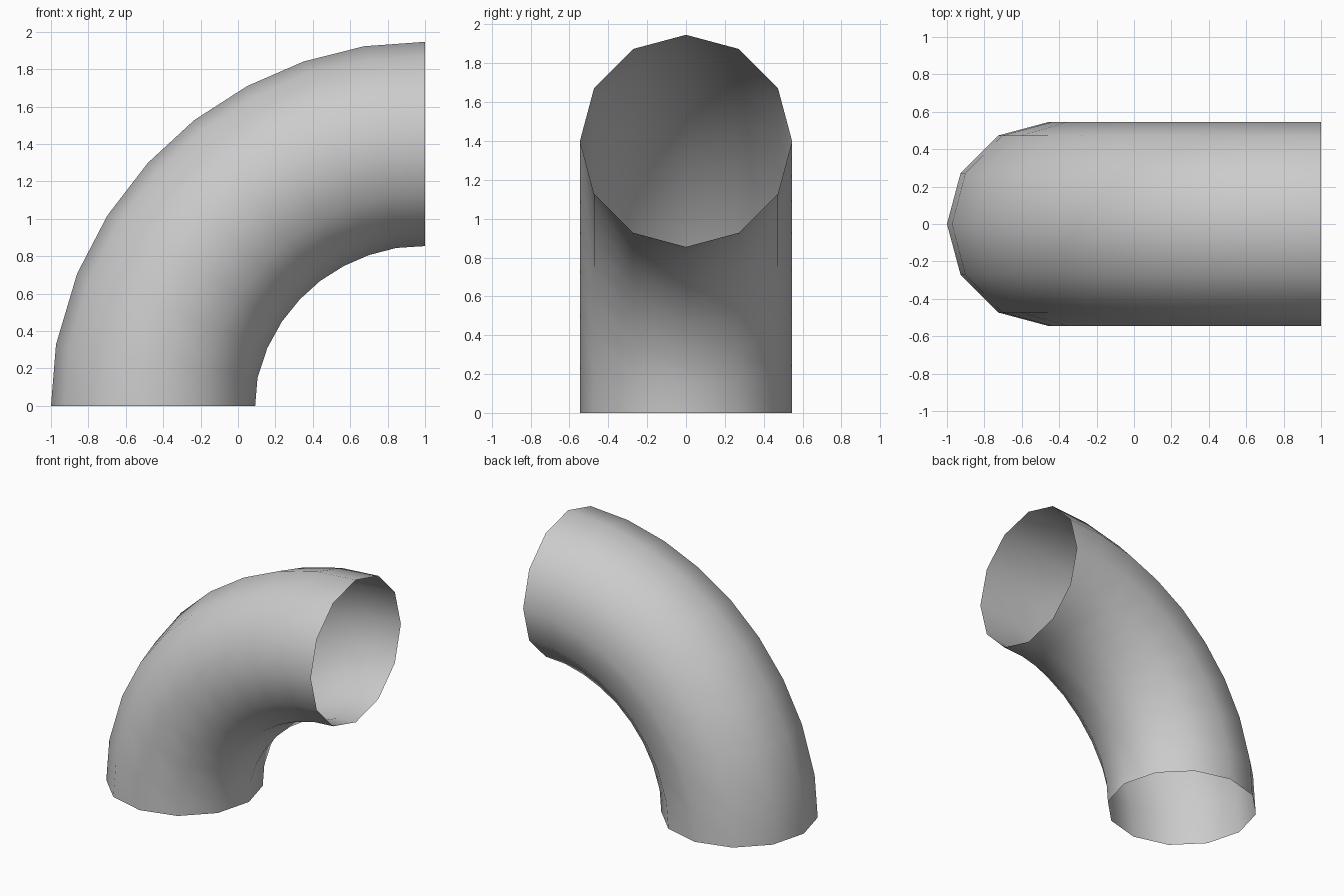
import bpy, bmesh, math
from mathutils import Vector

if "Cube" in bpy.data.objects:
    bpy.data.objects.remove(bpy.data.objects["Cube"])

# Side silhouette of the bend (x, z), one pair per ring
OUTER = [(-1, 0), (-.974, .328), (-.86, .708), (-.697, 1.02), (-.482, 1.30),
         (-.235, 1.528), (.05, 1.71), (.352, 1.84), (.674, 1.921), (1, 1.946)]
INNER = [(.092, 0), (.105, .15), (.157, .31), (.234, .45), (.33, .568),
         (.44, .668), (.565, .748), (.70, .808), (.845, .846), (1, .855)]
SIDES = 12
RADIUS = .546

bm = bmesh.new()
rings = []
for (ox, oz), (ix, iz) in zip(OUTER, INNER):
    outer, inner = Vector((ox, 0, oz)), Vector((ix, 0, iz))
    centre, arm = (outer + inner) / 2, (outer - inner).normalized() * RADIUS
    ring = []
    for k in range(SIDES):
        a = 2 * math.pi * k / SIDES
        ring.append(bm.verts.new(centre + arm * math.cos(a)
                                 + Vector((0, RADIUS * math.sin(a), 0))))
    rings.append(ring)

# Open-ended wall between neighbouring rings
for r0, r1 in zip(rings, rings[1:]):
    for k in range(SIDES):
        n = (k + 1) % SIDES
        face = bm.faces.new((r0[k], r1[k], r1[n], r0[n]))
        face.smooth = True

# Make the wall face outwards
bm.normal_update()
mid = sum((v.co for v in rings[4]), Vector()) / SIDES
test = rings[4][0].link_faces[0]
if test.normal.dot(test.calc_center_median() - mid) < 0:
    bmesh.ops.reverse_faces(bm, faces=bm.faces[:])

mesh = bpy.data.meshes.new("pipe_elbow")
bm.to_mesh(mesh)
bm.free()
bpy.context.collection.objects.link(bpy.data.objects.new("pipe_elbow", mesh))
